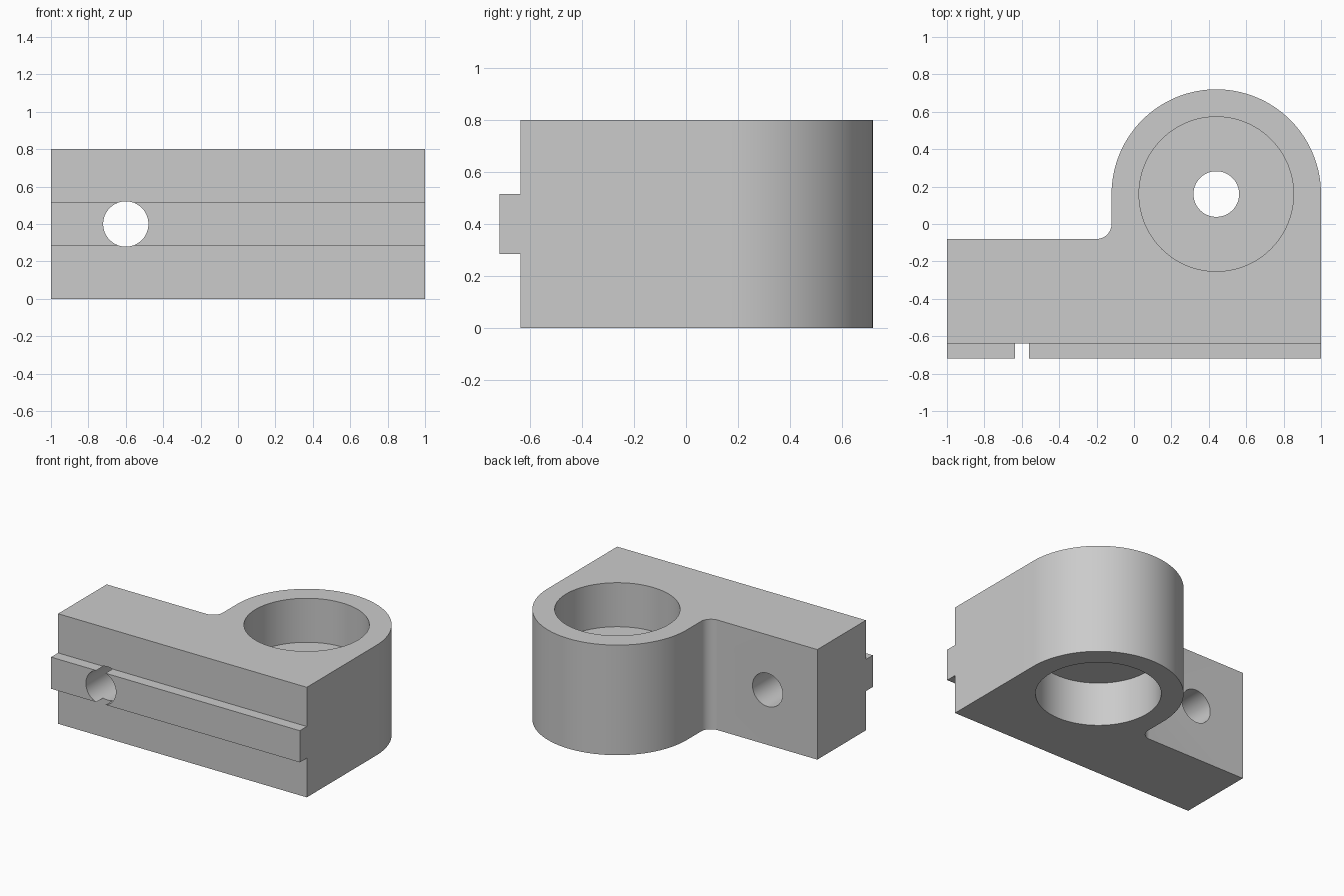
import bpy
import bmesh
from math import cos, sin, pi, radians
from mathutils import Matrix

HEIGHT = 0.8
FRONT, KEY_FRONT = -0.638, -0.718
BORE_X, BORE_Y, BOSS_R = 0.44, 0.16, 0.56
STEP_Y, FILLET = -0.08, 0.08
WEB_LOW, WEB_HIGH = 0.32, 0.48

if "Cube" in bpy.data.objects:
    bpy.data.objects.remove(bpy.data.objects["Cube"])

grey = bpy.data.materials.new("light_grey_metal")
grey.use_nodes = True
grey.diffuse_color = (0.6, 0.6, 0.6, 1)
grey.node_tree.nodes["Principled BSDF"].inputs["Base Color"].default_value = (0.6, 0.6, 0.6, 1)


def finish(bm, name):
    bmesh.ops.recalc_face_normals(bm, faces=bm.faces)
    mesh = bpy.data.meshes.new(name)
    bm.to_mesh(mesh)
    bm.free()
    mesh.materials.append(grey)
    obj = bpy.data.objects.new(name, mesh)
    bpy.context.collection.objects.link(obj)
    return obj


def arc(cx, cy, r, start, end, steps):
    angles = [radians(start + (end - start) * i / steps) for i in range(steps + 1)]
    return [(cx + r * cos(a), cy + r * sin(a)) for a in angles]


def extrude_outline(name, points, z0, z1):
    bm = bmesh.new()
    face = bm.faces.new([bm.verts.new((x, y, z0)) for x, y in points])
    top = bmesh.ops.extrude_face_region(bm, geom=[face])["geom"]
    verts = [v for v in top if isinstance(v, bmesh.types.BMVert)]
    bmesh.ops.translate(bm, verts=verts, vec=(0, 0, z1 - z0))
    return finish(bm, name)


def cylinder(name, r, depth, matrix):
    bm = bmesh.new()
    bmesh.ops.create_cone(bm, cap_ends=True, segments=96, radius1=r, radius2=r,
                          depth=depth, matrix=matrix)
    return finish(bm, name)


def combine(target, tool, operation):
    mod = target.modifiers.new(tool.name, 'BOOLEAN')
    mod.operation, mod.solver, mod.object = operation, 'EXACT', tool
    bpy.context.view_layer.objects.active = target
    bpy.ops.object.modifier_apply(modifier=mod.name)
    bpy.data.objects.remove(tool)


# Arm and round boss, one outline with a filleted inner corner
outline = [(-1, FRONT), (1, FRONT)]
outline += arc(BORE_X, BORE_Y, BOSS_R, 0, 180, 64)
outline += arc(BORE_X - BOSS_R - FILLET, STEP_Y + FILLET, FILLET, 0, -90, 12)
outline += [(-1, STEP_Y)]
body = extrude_outline("clamp_body", outline, 0, HEIGHT)

# Locating key along the front face
key = extrude_outline("front_key", [(-1, KEY_FRONT), (1, KEY_FRONT),
                                    (1, FRONT + 0.05), (-1, FRONT + 0.05)], 0.285, 0.515)
combine(body, key, 'UNION')

# Counterbores from both ends, leaving a web with a small centre hole
for name, r, z0, z1 in (("upper_counterbore", 0.413, WEB_HIGH, 1.0),
                        ("lower_counterbore", 0.413, -0.2, WEB_LOW),
                        ("centre_hole", 0.122, 0.2, 0.6)):
    place = Matrix.Translation((BORE_X, BORE_Y, (z0 + z1) / 2))
    combine(body, cylinder(name, r, z1 - z0, place), 'DIFFERENCE')

# Cross hole through the arm and key
place = Matrix.Translation((-0.6, -0.4, HEIGHT / 2)) @ Matrix.Rotation(pi / 2, 4, 'X')
combine(body, cylinder("bolt_hole", 0.121, 1.0, place), 'DIFFERENCE')

bpy.ops.object.select_all(action='DESELECT')
body.select_set(True)
bpy.context.view_layer.objects.active = body
bpy.ops.object.shade_smooth_by_angle(angle=radians(30))
